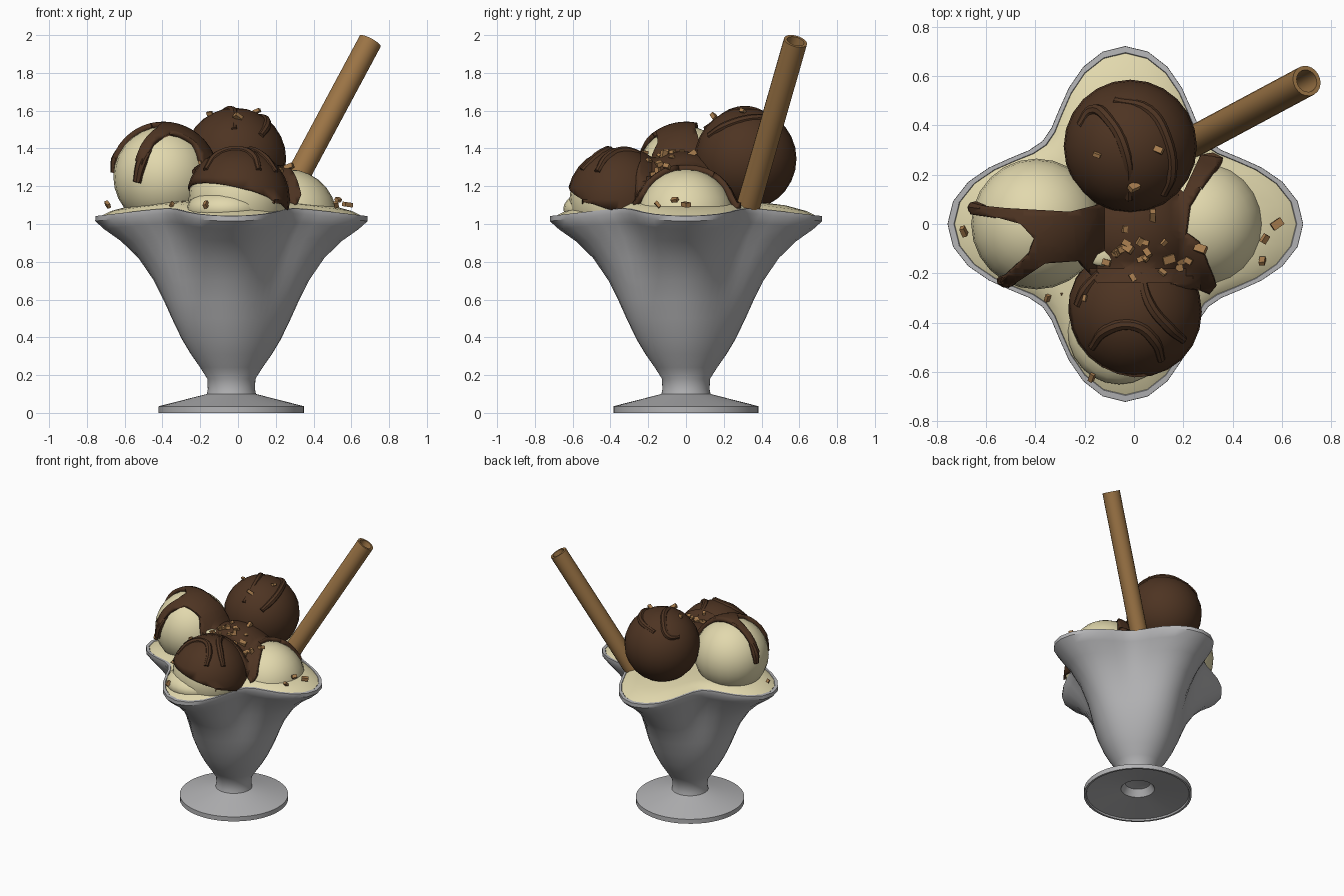
import bpy, bmesh, math, random
from mathutils import Vector, Matrix

if "Cube" in bpy.data.objects:
    bpy.data.objects.remove(bpy.data.objects["Cube"])

random.seed(4)


def mat(name, rgb):
    m = bpy.data.materials.new(name)
    m.diffuse_color = (*rgb, 1)
    m.use_nodes = True
    m.node_tree.nodes["Principled BSDF"].inputs["Base Color"].default_value = m.diffuse_color
    return m


GLASS = mat("grey_glass", (0.45, 0.45, 0.46))
CREAM = mat("vanilla_cream", (0.76, 0.69, 0.42))
CHOC = mat("chocolate", (0.075, 0.034, 0.016))
WAFER = mat("wafer", (0.33, 0.175, 0.06))
NUT = mat("nut", (0.38, 0.2, 0.075))
CX = -0.035


def finish(name, bm, m, recalc=True):
    if recalc:
        bmesh.ops.recalc_face_normals(bm, faces=bm.faces)
    me = bpy.data.meshes.new(name)
    bm.to_mesh(me)
    bm.free()
    me.materials.append(m)
    ob = bpy.data.objects.new(name, me)
    bpy.context.collection.objects.link(ob)
    return ob


def loft(name, rows, m, seg=48, matrix=None, closed=False):
    """rows: (mean radius, lobe amplitude, z, z wave); four lobes round the axis"""
    bm = bmesh.new()
    rings = []
    for r, a, z, c in rows:
        ring = []
        for i in range(seg):
            t = 2 * math.pi * i / seg
            k = math.cos(4 * t)
            ring.append(bm.verts.new(((r + a * k) * math.cos(t), (r + a * k) * math.sin(t), z + c * k)))
        rings.append(ring)
    pairs = list(zip(rings, rings[1:])) + ([(rings[-1], rings[0])] if closed else [])
    for p, q in pairs:
        for i in range(seg):
            j = (i + 1) % seg
            bm.faces.new((p[i], p[j], q[j], q[i]))
    bmesh.ops.remove_doubles(bm, verts=bm.verts, dist=1e-5)
    bm.transform(matrix or Matrix.Translation((CX, 0, 0)))
    return finish(name, bm, m)


# Sundae glass: hollow foot, neck, and bowl that opens into four lobes
loft("sundae_glass", [
    (0, 0, 0.12, 0), (0.09, 0, 0.10, 0), (0.12, 0, 0.05, 0), (0.365, 0, 0.012, 0), (0.37, 0, 0, 0),
    (0.385, 0, 0, 0), (0.385, 0, 0.035, 0), (0.13, 0, 0.10, 0), (0.125, 0, 0.125, 0),
    (0.127, 0, 0.18, 0), (0.165, 0, 0.24, 0), (0.212, 0.002, 0.31, 0), (0.257, 0.005, 0.39, 0),
    (0.305, 0.01, 0.50, 0), (0.34, 0.02, 0.60, 0), (0.375, 0.035, 0.70, 0), (0.43, 0.062, 0.82, 0),
    (0.495, 0.09, 0.92, -0.01), (0.56, 0.113, 0.99, -0.018), (0.598, 0.123, 1.035, -0.02),
    (0.597, 0.123, 1.062, -0.02), (0.575, 0.120, 1.064, -0.02), (0.53, 0.11, 0.99, -0.02),
    (0, 0, 0.95, 0)], GLASS)

# Melted cream bed inside the rim
loft("cream_bed", [(0.555, 0.115, 1.03, -0.02), (0.572, 0.120, 1.062, -0.02),
                   (0.53, 0.11, 1.088, -0.02), (0.45, 0.08, 1.108, -0.01),
                   (0.3, 0.03, 1.125, 0), (0, 0, 1.14, 0)], CREAM)


def ball(name, c, r, m, cut=None):
    bm = bmesh.new()
    bmesh.ops.create_uvsphere(bm, u_segments=24, v_segments=14, radius=1)
    s = r if isinstance(r, tuple) else (r, r, r)
    bm.transform(Matrix.Translation(c) @ Matrix.Diagonal((*s, 1)))
    if cut:
        bmesh.ops.bisect_plane(bm, geom=bm.verts[:] + bm.edges[:] + bm.faces[:],
                               plane_co=cut[0], plane_no=cut[1], clear_inner=True)
    return finish(name, bm, m)


# Scoops
LEFT, RIGHT = (-0.395, 0, 1.25), (0.265, 0, 1.03)
FRONT, BACK = (0.0, -0.355, 1.13), (-0.015, 0.315, 1.345)
ball("left_scoop", LEFT, 0.265, CREAM)
ball("right_scoop", RIGHT, 0.26, CREAM)
ball("front_scoop", FRONT, 0.262, CREAM)
ball("back_scoop", BACK, 0.27, CHOC)
ball("front_scoop_skirt", (-0.06, -0.43, 1.08), (0.21, 0.22, 0.11), CREAM)
coat = ball("front_chocolate_coat", FRONT, 0.275, CHOC, ((0, -0.355, 1.13), (0.25, 0.25, 1)))
mod = coat.modifiers.new("thickness", 'SOLIDIFY')
mod.thickness = 0.025
mod.offset = -1

# Height of the sauce surface over the scoops
DOMES = [(LEFT, 0.292), (RIGHT, 0.288), (FRONT, 0.283), ((0, -0.02, 1.10), 0.285), (BACK, 0.275)]


def height(x, y, domes=DOMES):
    h = 1.115
    for c, r in domes:
        d = r * r - (x - c[0]) ** 2 - (y - c[1]) ** 2
        if d > 0:
            h = max(h, c[2] + math.sqrt(d))
    return h


# Chocolate sauce: star-shaped outline cut into a grid and draped over the scoops
outline = [(-0.665, 0.08), (-0.52, 0.065), (-0.26, 0.05), (-0.14, 0.08), (-0.12, 0.2), (0.1, 0.22),
           (0.2, 0.13), (0.27, 0.28), (0.32, 0.29), (0.36, 0.27), (0.27, 0.15), (0.225, 0.08),
           (0.21, -0.04), (0.265, -0.08), (0.335, -0.25), (0.305, -0.285), (0.27, -0.27), (0.15, -0.24),
           (-0.15, -0.24), (-0.22, -0.15), (-0.36, -0.16), (-0.51, -0.26), (-0.545, -0.235),
           (-0.43, -0.13), (-0.405, -0.06), (-0.46, 0.0), (-0.55, 0.025), (-0.665, 0.04)]
bm = bmesh.new()
bm.faces.new([bm.verts.new((x, y, 0)) for x, y in reversed(outline)])
bm.normal_update()
bmesh.ops.triangulate(bm, faces=bm.faces[:])
for axis in ((1, 0, 0), (0, 1, 0)):
    for i in range(-23, 14):
        bmesh.ops.bisect_plane(bm, geom=bm.verts[:] + bm.edges[:] + bm.faces[:],
                               plane_co=Vector(axis) * i * 0.03, plane_no=axis)
bm.normal_update()
for f in bm.faces:
    if f.normal.z < 0:
        f.normal_flip()
for v in bm.verts:
    v.co.z = height(v.co.x, v.co.y, DOMES[:4])
sauce = finish("chocolate_sauce", bm, CHOC, recalc=False)
mod = sauce.modifiers.new("thickness", 'SOLIDIFY')
mod.thickness = 0.035
mod.offset = -1

# Gap in the sauce showing cream
ball("cream_gap", (-0.13, -0.125, height(-0.13, -0.125) - 0.005), (0.065, 0.045, 0.018), CREAM)


# Raised sauce ridges and drips; points are (x, y) on the sauce or (x, y, z)
def ridge(name, pts, r=0.024):
    cu = bpy.data.curves.new(name, 'CURVE')
    cu.dimensions = '3D'
    cu.bevel_depth = r
    cu.bevel_resolution = 2
    cu.use_fill_caps = True
    cu.resolution_u = 5
    sp = cu.splines.new('BEZIER')
    sp.bezier_points.add(len(pts) - 1)
    for i, (b, p) in enumerate(zip(sp.bezier_points, pts)):
        b.co = p if len(p) == 3 else (*p, height(*p) - 0.018)
        b.handle_left_type = b.handle_right_type = 'AUTO'
        b.radius = 0.7 if i in (0, len(pts) - 1) else 1
    cu.materials.append(CHOC)
    ob = bpy.data.objects.new(name, cu)
    bpy.context.collection.objects.link(ob)
    bpy.ops.object.select_all(action='DESELECT')
    ob.select_set(True)
    bpy.context.view_layer.objects.active = ob
    bpy.ops.object.convert(target='MESH')


ridge("back_ridge_left", [(-0.22, 0.4), (-0.17, 0.46), (-0.1, 0.42), (-0.03, 0.28), (-0.02, 0.1)])
ridge("back_ridge_right", [(-0.08, 0.5), (0.06, 0.46), (0.13, 0.35), (0.15, 0.2), (0.12, 0.12)])
ridge("front_ridge_arch", [(-0.17, -0.5), (-0.11, -0.43), (0, -0.41), (0.08, -0.47), (0.11, -0.55)])
ridge("front_ridge_side", [(0.03, -0.2), (0.06, -0.32), (0.14, -0.42), (0.2, -0.47)])
ridge("front_ridge_left", [(-0.14, -0.2), (-0.2, -0.27), (-0.23, -0.33)])
ridge("left_drip", [(-0.47, -0.2, 1.39), (-0.51, -0.226, 1.32), (-0.535, -0.23, 1.22)], 0.032)
ridge("back_left_drip", [(-0.61, 0.06, 1.41), (-0.645, 0.065, 1.34), (-0.655, 0.065, 1.27)], 0.028)

# Rolled wafer straw: hollow tube leaning to the back right
top = Vector((0.70, 0.58, 1.968))
direction = Vector((0.536, 0.287, 1)).normalized()
length = 1.1
frame = Matrix.Translation(top - direction * length) @ direction.to_track_quat('Z', 'Y').to_matrix().to_4x4()
loft("wafer_straw", [(0.063, 0, 0, 0), (0.063, 0, length, 0), (0.046, 0, length, 0), (0.046, 0, 0, 0)],
     WAFER, seg=20, matrix=frame, closed=True)

# Chopped nuts
spots = [(-0.69, -0.03), (-0.35, -0.3), (-0.29, -0.28), (-0.17, -0.62), (0.53, -0.06), (0.52, -0.15),
         (0.58, 0.0), (0.0, 0.15), (-0.15, 0.28), (0.27, -0.1), (-0.2, -0.3), (0.1, 0.3)]
spots += [(random.gauss(0.02, 0.11), random.gauss(-0.1, 0.06)) for _ in range(20)]
bm = bmesh.new()
for x, y in spots:
    z = height(x, y)
    if x < -0.67 or z < 1.12:
        z = 1.10
    s = random.uniform(0.022, 0.042)
    rot = Matrix.Rotation(random.uniform(0, 6), 4, Vector((random.random(), random.random(), 1)).normalized())
    bmesh.ops.create_cube(bm, size=1, matrix=Matrix.Translation((x, y, z + 0.003)) @ rot
                          @ Matrix.Diagonal((s * 1.2, s * 0.8, s * 0.6, 1)))
finish("chopped_nuts", bm, NUT)

# Smooth shading with sharp edges kept
bpy.ops.object.select_all(action='SELECT')
bpy.context.view_layer.objects.active = coat
bpy.ops.object.shade_smooth_by_angle(angle=math.radians(40))
